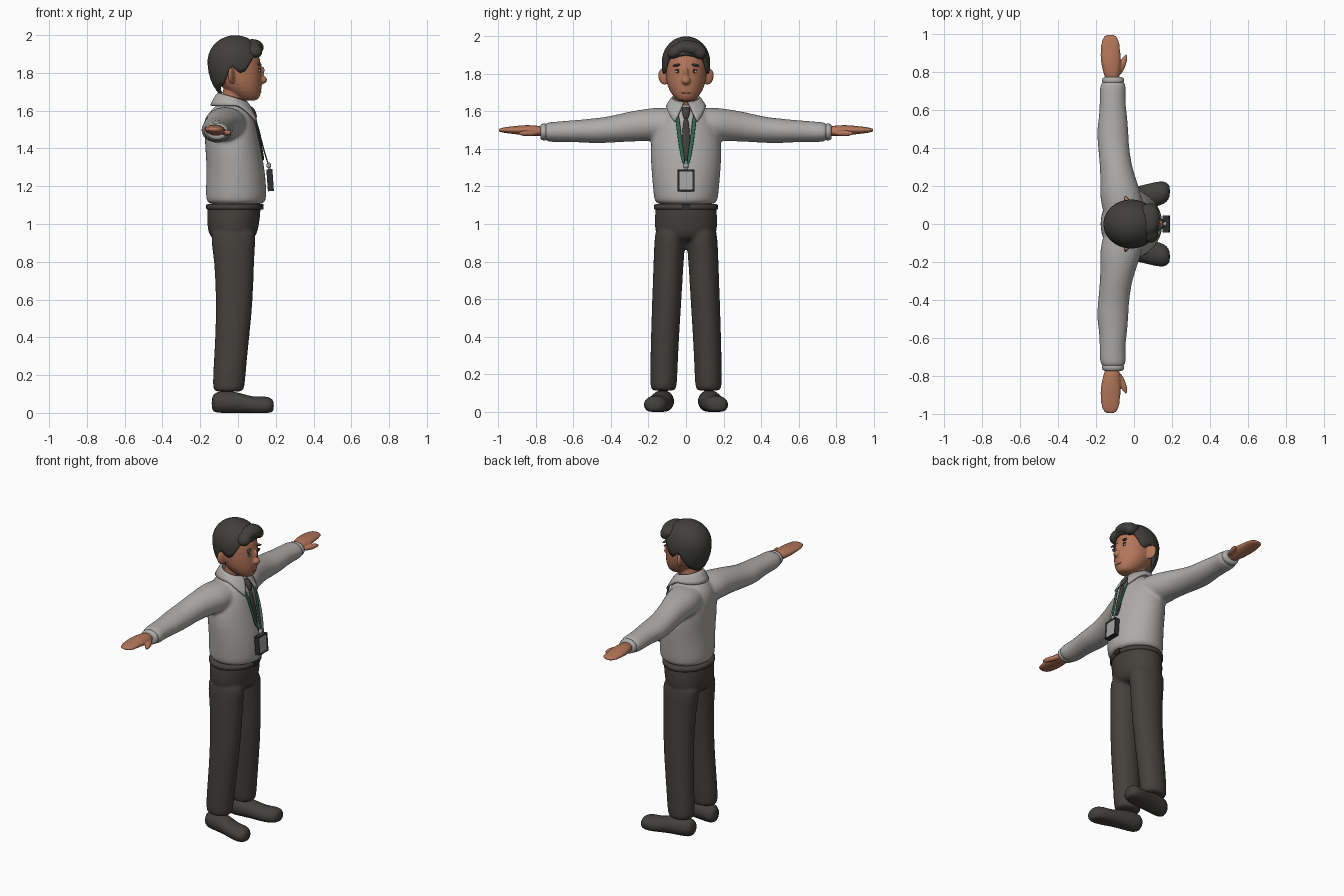
import bpy, bmesh, math
from mathutils import Matrix, Vector, Euler

cube = bpy.data.objects.get("Cube")
if cube:
    bpy.data.objects.remove(cube, do_unlink=True)


def material(name, r, g, b):
    m = bpy.data.materials.new(name)
    m.use_nodes = True
    m.diffuse_color = (r, g, b, 1)
    node = next(n for n in m.node_tree.nodes if n.type == 'BSDF_PRINCIPLED')
    node.inputs["Base Color"].default_value = (r, g, b, 1)
    node.inputs["Roughness"].default_value = 0.7
    return m


SKIN = material("skin", .45, .18, .1)
SHIRT = material("shirt_grey", .42, .41, .40)
TROUSER = material("trouser_charcoal", .058, .052, .045)
SHOE = material("shoe_charcoal", .055, .052, .047)
HAIR = material("hair_dark", .052, .05, .044)
GREEN = material("lanyard_green", .025, .13, .08)
DARK = material("dark_trim", .03, .028, .026)
PALE = material("pale_grey", .38, .38, .38)
WHITE = material("eye_white", .6, .57, .53)
LIP = material("lip_brown", .27, .1, .065)


def loft(bm, axis, rings, sides=20):
    """Skin ellipses (position, centre u, centre v, radius u, radius v) along an axis."""
    order = {'x': (2, 0, 1), 'y': (0, 2, 1), 'z': (0, 1, 2)}[axis]
    rows = []
    for p, cu, cv, ru, rv in rings:
        row = []
        for i in range(sides):
            a = math.tau * i / sides
            uvp = (cu + ru * math.cos(a), cv + rv * math.sin(a), p)
            row.append(bm.verts.new([uvp[k] for k in order]))
        rows.append(row)
    for a, b in zip(rows, rows[1:]):
        for i in range(sides):
            j = (i + 1) % sides
            bm.faces.new((a[i], a[j], b[j], b[i]))
    bm.faces.new(rows[0])
    bm.faces.new(rows[-1])


def blob(bm, centre, radii, turn=(0, 0, 0)):
    """Ellipsoid, turned by degrees."""
    rot = Euler([math.radians(t) for t in turn]).to_matrix().to_4x4()
    mat = Matrix.Translation(centre) @ rot @ Matrix.Diagonal((*radii, 1))
    bmesh.ops.create_uvsphere(bm, u_segments=20, v_segments=14, radius=1, matrix=mat)


def finish(name, bm, *mats, subsurf=0, voxel=0, relax=0, thick=0, smooth=True):
    bmesh.ops.recalc_face_normals(bm, faces=bm.faces)
    mesh = bpy.data.meshes.new(name)
    bm.to_mesh(mesh)
    bm.free()
    ob = bpy.data.objects.new(name, mesh)
    bpy.context.collection.objects.link(ob)
    for m in mats:
        mesh.materials.append(m)
    for p in mesh.polygons:
        p.use_smooth = smooth
    if thick:
        mod = ob.modifiers.new("Thickness", 'SOLIDIFY')
        mod.thickness, mod.offset = thick, 0
    if subsurf:
        ob.modifiers.new("Subdivision", 'SUBSURF').levels = subsurf
        ob.modifiers[-1].render_levels = subsurf
    if voxel:
        mod = ob.modifiers.new("Blend", 'REMESH')
        mod.mode, mod.voxel_size, mod.use_smooth_shade = 'VOXEL', voxel, True
    if relax:
        mod = ob.modifiers.new("Relax", 'SMOOTH')
        mod.factor, mod.iterations = .5, relax
    return ob


def mirrored(rings, s, k):
    """Flip one ring entry to the other side of the body."""
    return [tuple(v * s if i == k else v for i, v in enumerate(r)) for r in rings]


# Shirt: torso and both sleeves blended together
bm = bmesh.new()
loft(bm, 'z', [(1.1, -.01, 0, .145, .155), (1.12, -.01, 0, .163, .172), (1.2, -.01, 0, .162, .179),
               (1.3, -.012, 0, .155, .188), (1.42, -.03, 0, .147, .195), (1.52, -.042, 0, .139, .17),
               (1.58, -.043, 0, .122, .13), (1.62, -.04, 0, .085, .09), (1.64, -.04, 0, .07, .075)])
sleeve = [(0, -.05, 1.53, .11, .09), (.15, -.07, 1.53, .112, .092), (.2, -.077, 1.528, .103, .088),
          (.3, -.095, 1.52, .084, .081), (.42, -.11, 1.5, .083, .07), (.5, -.113, 1.496, .084, .067),
          (.56, -.11, 1.495, .076, .061), (.64, -.113, 1.493, .068, .057), (.7, -.113, 1.49, .07, .055),
          (.742, -.11, 1.49, .069, .052), (.757, -.11, 1.49, .05, .04)]
for s in (1, -1):
    loft(bm, 'y', mirrored(sleeve, s, 0))
finish("shirt", bm, SHIRT, subsurf=1, voxel=.01, relax=5)

# Trousers: hips and two legs blended together
bm = bmesh.new()
loft(bm, 'z', [(.9, -.027, 0, .1, .13), (.95, -.027, 0, .132, .166), (1.0, -.026, 0, .139, .169),
               (1.05, -.022, 0, .143, .168), (1.1, -.02, 0, .142, .162), (1.11, -.02, 0, .135, .155)])
leg = [(.11, -.05, .12, .075, .063), (.125, -.05, .12, .086, .072), (.25, -.043, .117, .088, .074),
       (.4, -.03, .112, .091, .076), (.6, -.018, .102, .099, .079), (.8, -.02, .093, .106, .081),
       (.9, -.025, .086, .118, .084), (1.0, -.025, .082, .125, .082)]
for s in (1, -1):
    loft(bm, 'z', mirrored(leg, s, 2))
finish("trousers", bm, TROUSER, subsurf=1, voxel=.01, relax=4)

# Belt and buckle
bm = bmesh.new()
loft(bm, 'z', [(1.078, -.02, 0, .145, .167), (1.084, -.02, 0, .149, .171),
               (1.1, -.02, 0, .149, .17), (1.106, -.02, 0, .14, .162)], 40)
finish("belt", bm, TROUSER)
bm = bmesh.new()
bmesh.ops.create_cube(bm, matrix=Matrix.Translation((.127, 0, 1.092)) @ Matrix.Diagonal((.014, .045, .028, 1)))
finish("belt_buckle", bm, DARK, smooth=False)

# Parts that come in pairs
palm = [(.75, -.113, 1.492, .036, .026), (.8, -.118, 1.496, .045, .03), (.86, -.123, 1.5, .055, .028),
        (.92, -.125, 1.5, .053, .021), (.97, -.125, 1.5, .047, .015), (.993, -.125, 1.5, .033, .009),
        (.999, -.125, 1.5, .015, .004)]
cuff = [(.742, -.11, 1.49, .05, .04), (.746, -.11, 1.49, .061, .047), (.772, -.11, 1.49, .059, .045),
        (.776, -.11, 1.49, .04, .032)]
shoe = [(-.14, .115, .05, .03, .035), (-.12, .118, .055, .057, .058), (-.05, .126, .058, .063, .062),
        (.02, .138, .05, .061, .054), (.08, .15, .037, .064, .047), (.14, .162, .038, .066, .052),
        (.175, .168, .038, .053, .043), (.19, .172, .036, .025, .025)]
strap = [(1.6, .06, .052, .004, .011), (1.55, .099, .044, .004, .012), (1.45, .121, .033, .004, .012),
         (1.38, .14, .022, .004, .011), (1.31, .162, .009, .004, .009)]
for side, s in (("left", 1), ("right", -1)):
    bm = bmesh.new()
    loft(bm, 'y', mirrored(palm, s, 0))
    blob(bm, (-.06, s * .84, 1.483), (.017, .06, .016), (0, 0, -s * 20))
    finish(side + "_hand", bm, SKIN, subsurf=1, voxel=.006, relax=3)

    bm = bmesh.new()
    loft(bm, 'y', mirrored(cuff, s, 0))
    finish(side + "_cuff", bm, SHIRT, subsurf=1)

    bm = bmesh.new()
    loft(bm, 'x', mirrored(shoe, s, 1))
    for v in bm.verts:
        v.co.z = max(v.co.z, 0)
    finish(side + "_shoe", bm, SHOE, subsurf=1)

    bm = bmesh.new()
    loft(bm, 'z', mirrored(strap, s, 2), 8)
    finish(side + "_lanyard_strap", bm, GREEN, subsurf=1)

    # Eye white, iris, upper lid line and brow
    for part, mat, centre, radii, tilt in (
            ("eye", WHITE, (.112, .044, 1.812), (.007, .016, .008), 0),
            ("iris", DARK, (.1155, .043, 1.812), (.005, .008, .008), 0),
            ("lid_line", DARK, (.113, .045, 1.821), (.007, .019, .003), -8),
            ("brow", HAIR, (.112, .047, 1.846), (.01, .026, .0065), -10)):
        bm = bmesh.new()
        blob(bm, (centre[0], s * centre[1], centre[2]), radii, (s * tilt, 0, -s * 22))
        finish(side + "_" + part, bm, mat)

# Neck, head, nose and ears
bm = bmesh.new()
loft(bm, 'z', [(1.56, -.04, 0, .06, .06), (1.65, -.03, 0, .056, .056), (1.76, -.02, 0, .06, .06)])
loft(bm, 'z', [(1.652, .06, 0, .03, .03), (1.662, .055, 0, .058, .052), (1.7, .031, 0, .094, .086),
               (1.75, .01, 0, .119, .105), (1.8, 0, 0, .128, .111), (1.87, -.005, 0, .127, .113),
               (1.93, -.01, 0, .105, .1), (1.965, -.01, 0, .06, .06)])
blob(bm, (.13, 0, 1.763), (.025, .024, .021))
blob(bm, (.122, 0, 1.79), (.014, .014, .045), (0, 18, 0))
for s in (1, -1):
    blob(bm, (-.035, s * .118, 1.785), (.014, .033, .046), (s * -12, 0, s * 25))
finish("head", bm, SKIN, subsurf=1, voxel=.006, relax=3)
bm = bmesh.new()
blob(bm, (.121, 0, 1.698), (.004, .024, .003))
finish("mouth", bm, LIP)

# Hair cap whose lower edge follows the hairline around the head
HAIRLINE = [(0, 1.9), (48, 1.885), (68, 1.81), (80, 1.80), (97, 1.835), (122, 1.74), (180, 1.69)]


def hairline(deg):
    for (a, za), (b, zb) in zip(HAIRLINE, HAIRLINE[1:]):
        if deg <= b:
            return za + (zb - za) * (deg - a) / (b - a)
    return HAIRLINE[-1][1]


bm = bmesh.new()
count, steps = 64, 14
rows = []
for j in range(1, steps + 1):
    row = []
    for i in range(count):
        a = math.tau * i / count
        deg = math.degrees(a)
        h = (hairline(min(deg, 360 - deg)) - 1.86)
        end = math.acos(h / (.13 if h > 0 else .2))
        phi = end * j / steps
        z = math.cos(phi) * (.13 if phi < math.pi / 2 else .2)
        row.append(bm.verts.new((-.015 + .137 * math.sin(phi) * math.cos(a),
                                 .12 * math.sin(phi) * math.sin(a), 1.86 + z)))
    rows.append(row)
top = bm.verts.new((-.015, 0, 1.99))
for i in range(count):
    k = (i + 1) % count
    bm.faces.new((top, rows[0][i], rows[0][k]))
    for a, b in zip(rows, rows[1:]):
        bm.faces.new((a[i], b[i], b[k], a[k]))
finish("hair", bm, HAIR, thick=.018)

# Swept fringe
bm = bmesh.new()
blob(bm, (.075, .025, 1.935), (.062, .085, .042), (-10, 0, 0))
blob(bm, (.085, -.055, 1.92), (.045, .05, .034), (35, 0, 15))
blob(bm, (.09, .07, 1.915), (.04, .042, .036), (-35, 0, -20))
finish("hair_fringe", bm, HAIR, voxel=.007, relax=4)

# Folded collar, open at the front with two points
bm = bmesh.new()
rows = []
for j in range(5):
    t = j / 4
    gap = math.radians(8 + 28 * t)
    row = []
    for i in range(41):
        a = gap + (math.tau - 2 * gap) * i / 40
        c, s = math.cos(a), math.sin(a)
        high = 1.67 - .022 * c
        low = 1.627 - .115 * max(0, c) ** 1.5
        row.append(bm.verts.new((-.03 + .02 * t + (.072 + .06 * t) * c, (.07 + .032 * t) * s,
                                 high + (low - high) * t ** 1.3)))
    rows.append(row)
for a, b in zip(rows, rows[1:]):
    for i in range(40):
        bm.faces.new((a[i], a[i + 1], b[i + 1], b[i]))
finish("collar", bm, SHIRT, thick=.012)

# Tie knot and blade
bm = bmesh.new()
loft(bm, 'z', [(1.625, .055, 0, .015, .02), (1.61, .07, 0, .02, .026), (1.57, .09, 0, .013, .015),
               (1.56, .09, 0, .008, .012)], 12)
loft(bm, 'z', [(1.57, .086, 0, .009, .012), (1.5, .104, 0, .008, .02), (1.42, .118, 0, .008, .024),
               (1.36, .13, 0, .007, .02), (1.335, .135, 0, .005, .004)], 12)
finish("tie", bm, TROUSER, subsurf=1)

# Badge clip and holder with a recessed card
bm = bmesh.new()
blob(bm, (.163, 0, 1.31), (.012, .014, .016))
blob(bm, (.166, 0, 1.292), (.007, .009, .014))
finish("badge_clip", bm, PALE)
bm = bmesh.new()
bmesh.ops.create_cube(bm, matrix=Matrix.Translation((.17, 0, 1.232)) @ Matrix.Rotation(math.radians(-4), 4, 'Y')
                      @ Matrix.Diagonal((.032, .09, .116, 1)))
bm.normal_update()
front = max(bm.faces, key=lambda f: f.normal.x)
bmesh.ops.inset_individual(bm, faces=[front], thickness=.014, depth=-.005)
front.material_index = 1
finish("badge_holder", bm, DARK, PALE, smooth=False)
